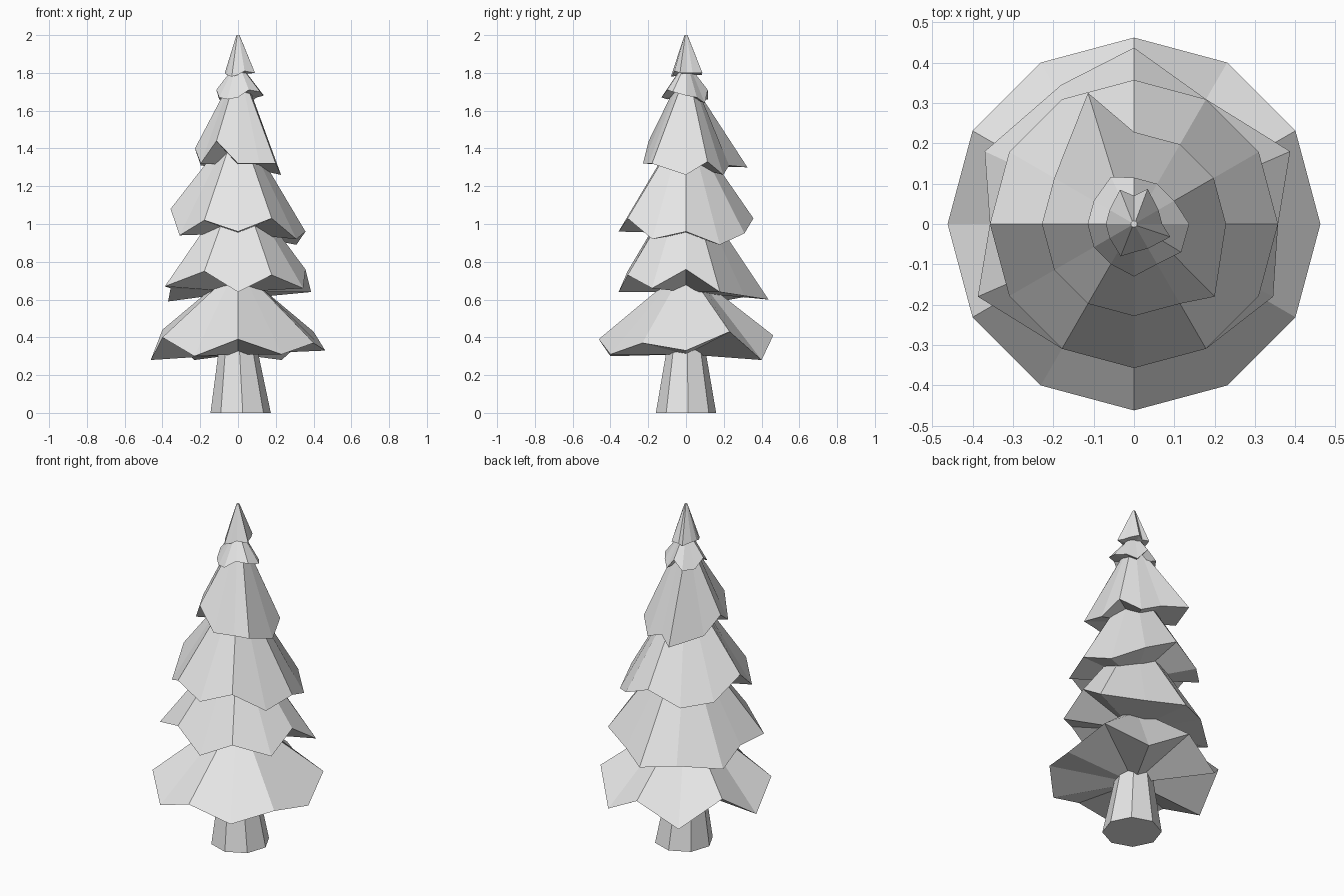
import bpy
import bmesh
from math import cos, sin, tau

default_cube = bpy.data.objects.get("Cube")
if default_cube:
    bpy.data.objects.remove(default_cube, do_unlink=True)

SIDES = 12

# One plain grey for the whole tree
grey = bpy.data.materials.new("light_grey")
grey.use_nodes = True
grey.diffuse_color = (0.8, 0.8, 0.8, 1)
grey.node_tree.nodes["Principled BSDF"].inputs["Base Color"].default_value = grey.diffuse_color


def ring(count, radius, turn=0.0):
    """Points of a regular polygon, counted anticlockwise from +x."""
    return [(radius * cos(turn + tau * i / count), radius * sin(turn + tau * i / count))
            for i in range(count)]


def finish(name, bm):
    """Turn a bmesh into a flat shaded grey object."""
    bmesh.ops.recalc_face_normals(bm, faces=bm.faces)
    mesh = bpy.data.meshes.new(name)
    bm.to_mesh(mesh)
    bm.free()
    mesh.materials.append(grey)
    part = bpy.data.objects.new(name, mesh)
    bpy.context.collection.objects.link(part)
    return part


def skirt(lower, upper, bm):
    """Join two vertex loops with a band of faces."""
    count = len(lower)
    for i in range(count):
        j = (i + 1) % count
        bm.faces.new((lower[i], lower[j], upper[j], upper[i]))


def foliage_tier(name, radius, base, rim, top_radius, top, pulled):
    """Ragged cone: rim gives height offsets in hundredths, pulled moves some rim corners."""
    bm = bmesh.new()
    outline = ring(SIDES, radius)
    for corner, place in pulled.items():
        outline[corner] = place
    lower = [bm.verts.new((x, y, base + offset / 100))
             for (x, y), offset in zip(outline, rim)]
    upper = [bm.verts.new((x, y, top)) for x, y in ring(SIDES, top_radius)]
    skirt(lower, upper, bm)
    bm.faces.new(upper)
    # Underside fans in to the middle
    middle = bm.verts.new((0, 0, base))
    for i in range(SIDES):
        bm.faces.new((lower[(i + 1) % SIDES], lower[i], middle))
    return finish(name, bm)


# Trunk: tapered octagonal post
trunk = bmesh.new()
foot = [trunk.verts.new((x + 0.014, y, 0)) for x, y in ring(8, 0.16, 0.07)]
head = [trunk.verts.new((x, y, 0.35)) for x, y in ring(8, 0.1, 0.07)]
skirt(foot, head, trunk)
trunk.faces.new(foot)
trunk.faces.new(head)
finish("trunk", trunk)

# Foliage tiers, from the ground up
foliage_tier("foliage_bottom", 0.462, 0.31,
             (2, 12, -3, 10, -3, 13, -3, 9, -1, 8, 0, 6),
             0.09, 0.7, {})

foliage_tier("foliage_second", 0.357, 0.64,
             (12, 0, -2, -4, -2, -5, 2, 3, 11, 0, 9, 2),
             0.09, 1.12,
             {1: (0.387, 0.18), 3: (0, 0.437), 4: (-0.18, 0.345),
              5: (-0.37, 0.18), 7: (-0.387, -0.18), 11: (0.345, -0.18)})

foliage_tier("foliage_third", 0.357, 0.95,
             (1, -6, 0, 8, 0, 2, 13, -1, 7, 1, 8, -3),
             0.06, 1.46, {})

foliage_tier("foliage_fourth", 0.228, 1.31,
             (-5, 2, -5, 0, -1, 0, 9, 1, 13, 1, 1, 1),
             0.06, 1.72,
             {4: (-0.114, 0.325), 11: (0.2, -0.18)})

foliage_tier("foliage_fifth", 0.115, 1.68,
             (0, -1, -4, 3, -2, -2, 3, -1, -2, -1, 3, 2),
             0.03, 1.82,
             {0: (0.137, 0), 4: (-0.057, 0.117), 9: (0, -0.13), 11: (0.117, -0.07)})

foliage_tier("foliage_tip", 0.07, 1.79,
             (1, 1, 1, 0, 0, 1, 1, 0, -1, 0, 2, 1),
             0.008, 2,
             {2: (0.034, 0.087), 4: (-0.035, 0.085), 8: (-0.033, -0.08),
              11: (0.09, -0.032)})
